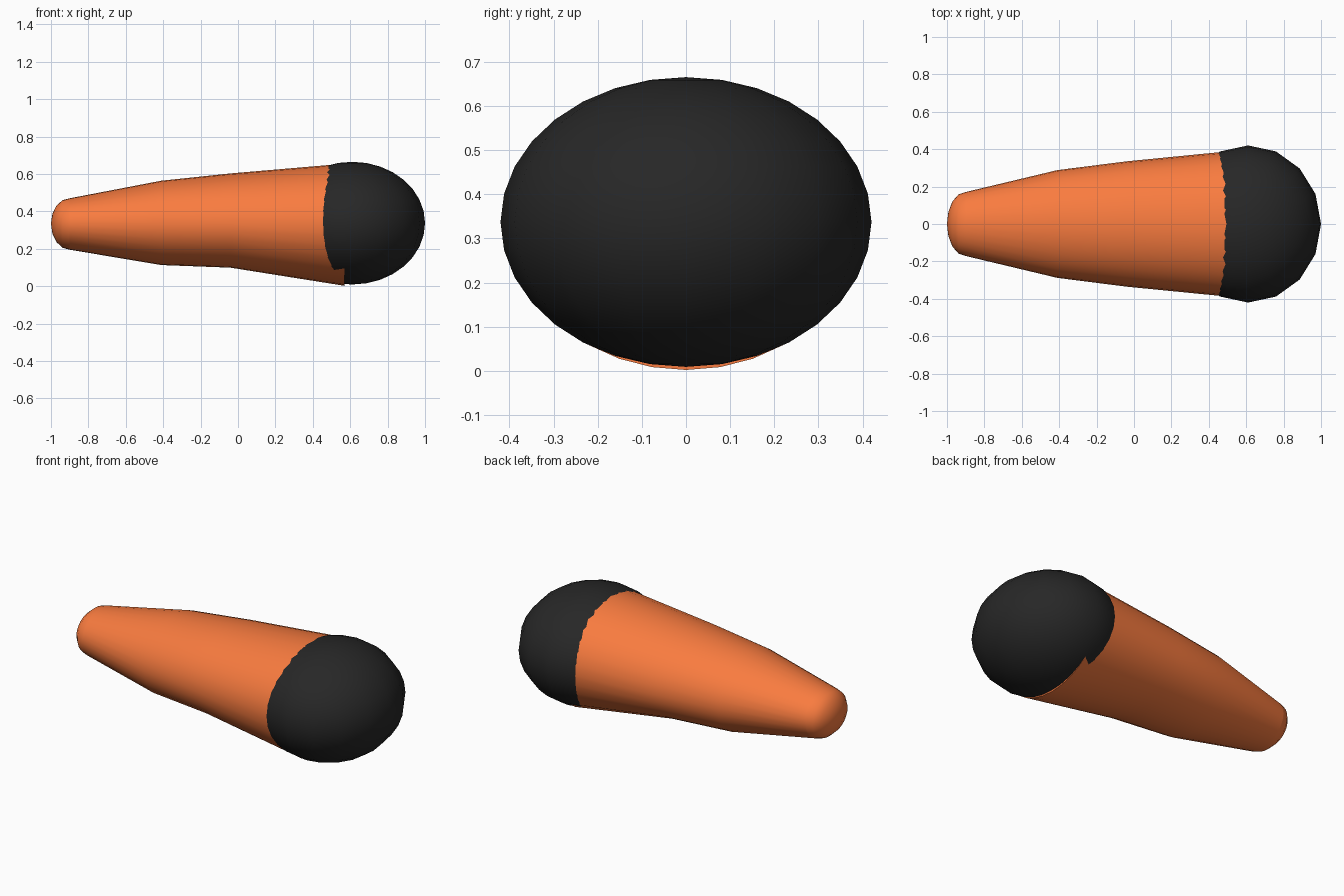
import bpy, bmesh, math

if "Cube" in bpy.data.objects:
    bpy.data.objects.remove(bpy.data.objects["Cube"])

ZC = 0.335   # height of the long axis
SEG = 32


def material(name, rgb):
    m = bpy.data.materials.new(name)
    m.diffuse_color = (*rgb, 1)
    m.use_nodes = True
    m.node_tree.nodes["Principled BSDF"].inputs["Base Color"].default_value = m.diffuse_color
    return m


def finish(bm, name, mat):
    bmesh.ops.recalc_face_normals(bm, faces=bm.faces[:])
    me = bpy.data.meshes.new(name)
    bm.to_mesh(me)
    bm.free()
    ob = bpy.data.objects.new(name, me)
    bpy.context.collection.objects.link(ob)
    me.materials.append(mat)
    bpy.ops.object.select_all(action='DESELECT')
    ob.select_set(True)
    bpy.context.view_layer.objects.active = ob
    bpy.ops.object.shade_smooth_by_angle(angle=math.radians(35))
    return ob


def loft(name, sections, mat, tip=None, cap_end=False):
    """Sections are (x, half width, height above axis, depth below axis)."""
    bm = bmesh.new()
    rings = []
    for x, w, up, down in sections:
        ring = []
        for i in range(SEG):
            a = 2 * math.pi * i / SEG
            s = math.sin(a)
            ring.append(bm.verts.new((x, w * math.cos(a), ZC + s * (up if s > 0 else down))))
        rings.append(ring)
    for r, q in zip(rings, rings[1:]):
        for i in range(SEG):
            j = (i + 1) % SEG
            bm.faces.new((r[i], r[j], q[j], q[i]))
    if tip is not None:
        t = bm.verts.new((tip, 0, ZC))
        for i in range(SEG):
            bm.faces.new((t, rings[0][(i + 1) % SEG], rings[0][i]))
    if cap_end:
        bm.faces.new(rings[-1])
    return finish(bm, name, mat)


orange = material("orange", (0.95, 0.2, 0.05))
black = material("black", (0.02, 0.02, 0.02))

# Tapered body, flared underneath toward the large end
loft("body", [(-0.90, 0.171, 0.135, 0.140),
              (-0.41, 0.288, 0.229, 0.222),
              (-0.04, 0.335, 0.268, 0.236),
              (0.57, 0.395, 0.320, 0.333)], orange, cap_end=True)

# Rounded small end
loft("small_end", [(-1 + 0.1 * (1 - math.cos(t)), 0.171 * math.sin(t),
                    0.135 * math.sin(t), 0.140 * math.sin(t))
                   for t in [math.pi / 2 * k / 4 for k in range(1, 5)]], orange, tip=-1.0)

# Black rounded large end
bm = bmesh.new()
bmesh.ops.create_uvsphere(bm, u_segments=16, v_segments=16, radius=1)
bmesh.ops.scale(bm, vec=(0.39, 0.42, 0.328), verts=bm.verts[:])
bmesh.ops.translate(bm, vec=(0.61, 0, 0.337), verts=bm.verts[:])
finish(bm, "large_end", black)
